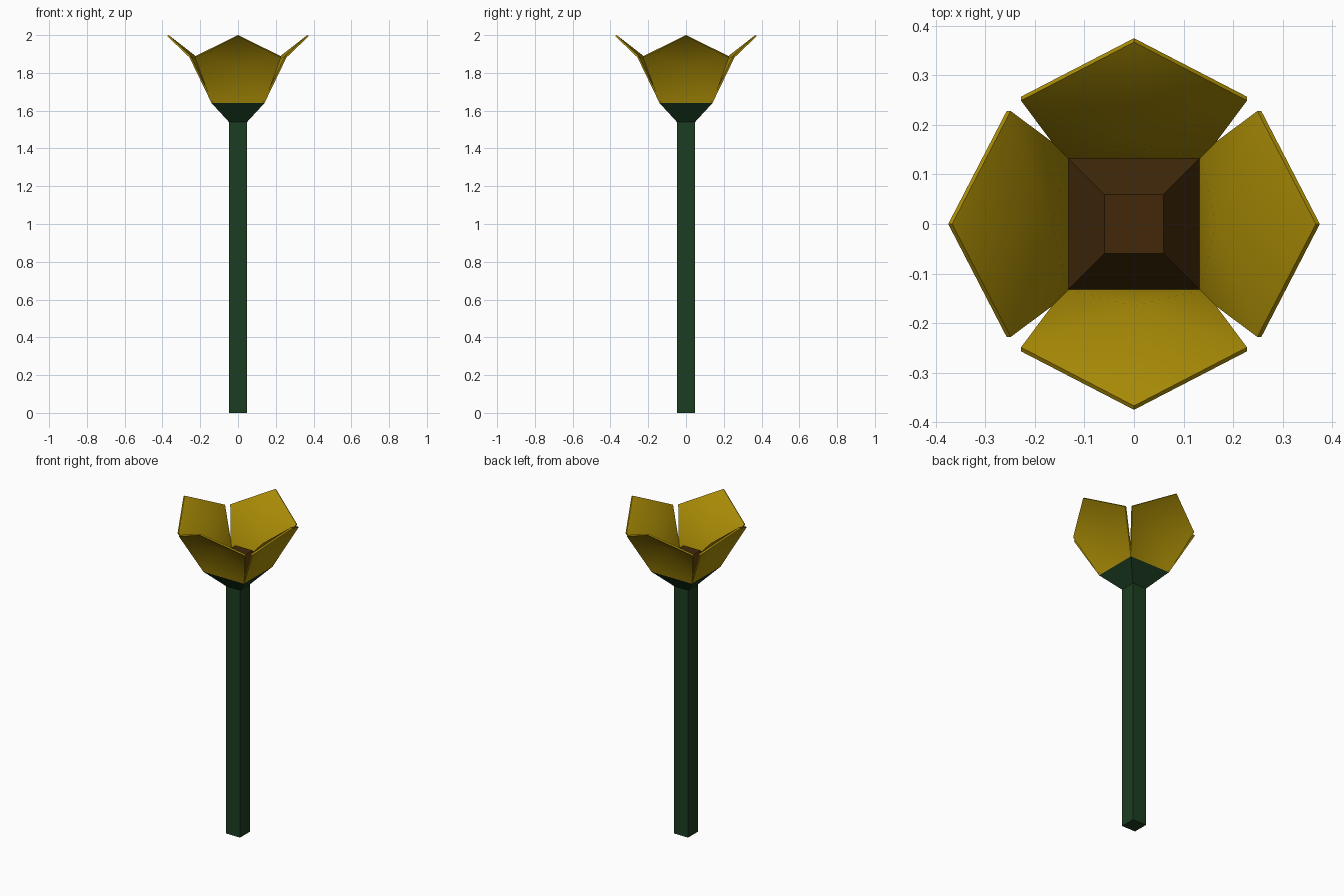
import bpy, math
from mathutils import Matrix

if "Cube" in bpy.data.objects:
    bpy.data.objects.remove(bpy.data.objects["Cube"])

def material(name, rgb):
    m = bpy.data.materials.new(name)
    m.diffuse_color = (*rgb, 1)
    m.use_nodes = True
    m.node_tree.nodes["Principled BSDF"].inputs["Base Color"].default_value = m.diffuse_color
    return m

GREEN = material("stem green", (0.012, 0.047, 0.015))
YELLOW = material("petal yellow", (0.40, 0.262, 0.002))
BROWN = material("seed brown", (0.054, 0.022, 0.003))

def build(name, verts, faces, mat):
    me = bpy.data.meshes.new(name)
    me.from_pydata(verts, [], faces)
    me.materials.append(mat)
    ob = bpy.data.objects.new(name, me)
    bpy.context.collection.objects.link(ob)
    return ob

def square_loft(name, rings, mat):
    """Stack of square rings given as (half width, z), capped at both ends."""
    verts = [(sx * h, sy * h, z) for h, z in rings
             for sx, sy in ((-1, -1), (1, -1), (1, 1), (-1, 1))]
    faces = [(3, 2, 1, 0)]
    for r in range(len(rings) - 1):
        for i in range(4):
            a, b = 4 * r + i, 4 * r + (i + 1) % 4
            faces.append((a, b, b + 4, a + 4))
    n = len(verts)
    faces.append((n - 4, n - 3, n - 2, n - 1))
    return build(name, verts, faces, mat)

# Stem with flaring calyx
square_loft("stem", [(0.048, 0), (0.048, 1.54), (0.14, 1.64)], GREEN)
# Raised seed head inside the petals
square_loft("seed_head", [(0.133, 1.641), (0.06, 1.75)], BROWN)

# Four thin pointed petals: outer skin, inner skin and rim.
# Each skin is a pentagon whose centre is pushed in towards the axis.
def skin(half, base, mid, tip, centre, z):
    return [(-half, -base, z[0]), (half, -base, z[0]), (0.228, -mid, z[1]),
            (0, -tip, z[2]), (-0.228, -mid, z[1]), (0, -centre, z[3])]

verts = (skin(0.14, 0.14, 0.257, 0.375, 0.175, (1.64, 1.882, 1.995, 1.838)) +
         skin(0.141, 0.132, 0.249, 0.367, 0.165, (1.643, 1.888, 2.0, 1.843)))
faces = []
for i in range(5):
    j = (i + 1) % 5
    faces += [(i, j, 5), (j + 6, i + 6, 11), (i, i + 6, j + 6, j)]
for k in range(4):
    petal = build(f"petal_{k + 1}", verts, faces, YELLOW)
    petal.data.transform(Matrix.Rotation(k * math.pi / 2, 4, 'Z'))
    bpy.ops.object.select_all(action='DESELECT')
    petal.select_set(True)
    bpy.context.view_layer.objects.active = petal
    bpy.ops.object.shade_smooth_by_angle(angle=math.radians(60))
